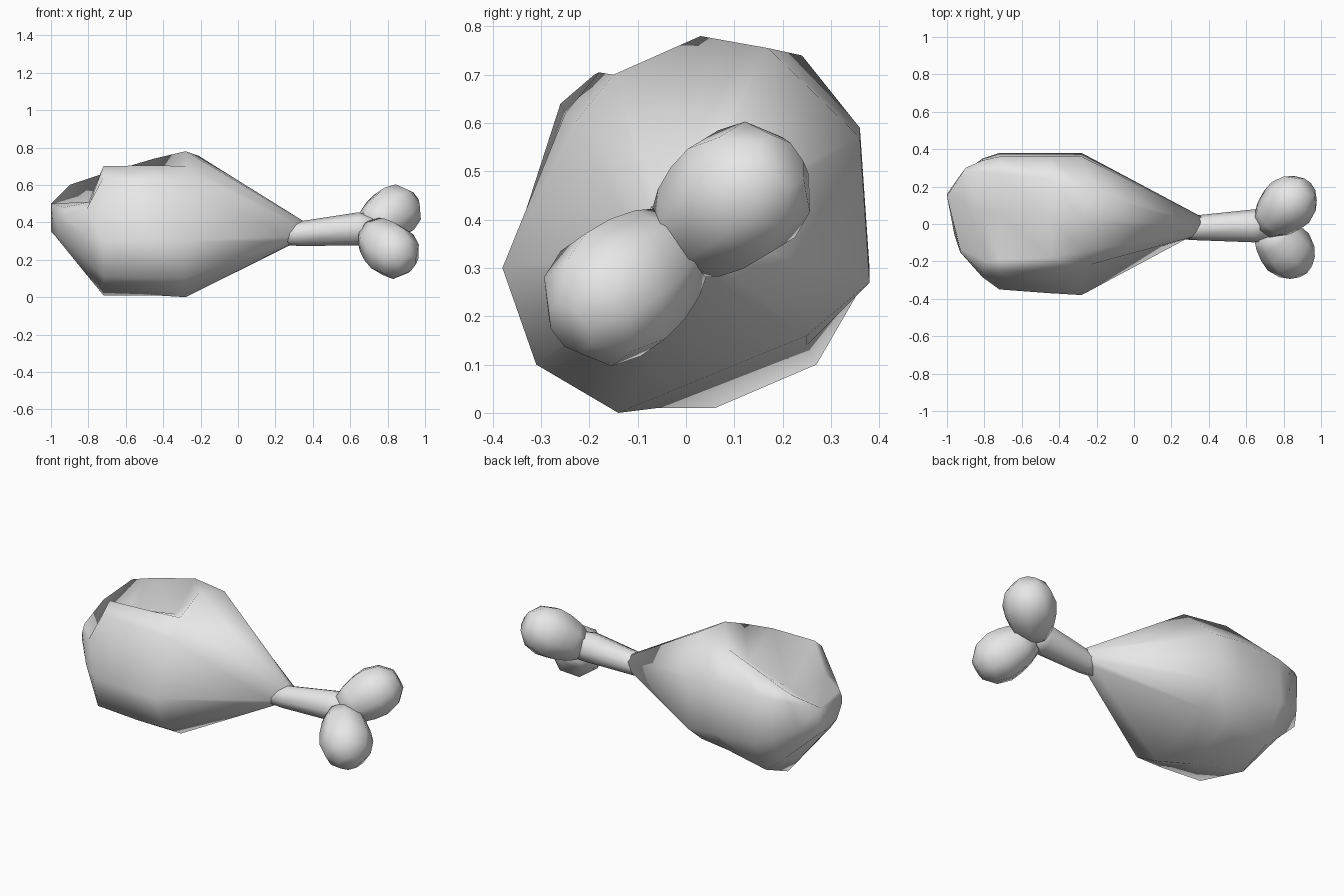
import bpy, bmesh, math
from mathutils import Vector

cube = bpy.data.objects.get("Cube")
if cube:
    bpy.data.objects.remove(cube, do_unlink=True)

# One plain grey for everything
grey = bpy.data.materials.new("plain_grey")
grey.use_nodes = True
color = (0.8, 0.8, 0.8, 1)
grey.diffuse_color = color
for node in grey.node_tree.nodes:
    if node.type == 'BSDF_PRINCIPLED':
        node.inputs["Base Color"].default_value = color


def loft(name, rings):
    """Skin a list of equally long point rings and close both ends."""
    bm = bmesh.new()
    loops = [[bm.verts.new(p) for p in ring] for ring in rings]
    count = len(loops[0])
    for near, far in zip(loops, loops[1:]):
        for i in range(count):
            j = (i + 1) % count
            bm.faces.new((near[i], near[j], far[j], far[i]))
    for loop in (loops[0], loops[-1]):
        start = count // 2
        fan = loop[start:] + loop[:start]
        for a, b in zip(fan[1:], fan[2:]):
            bm.faces.new((fan[0], a, b))
    bmesh.ops.recalc_face_normals(bm, faces=bm.faces)
    mesh = bpy.data.meshes.new(name)
    bm.to_mesh(mesh)
    bm.free()
    for polygon in mesh.polygons:
        polygon.use_smooth = True
    mesh.materials.append(grey)
    obj = bpy.data.objects.new(name, mesh)
    bpy.context.collection.objects.link(obj)


def section(x, outline):
    """Cross-section at x; an optional third value shifts a point along x."""
    return [Vector((x + (p[2] if len(p) > 2 else 0), p[0], p[1])) for p in outline]


def circle(center, axis, radius, sides=8):
    """Ring of points around an axis."""
    axis = Vector(axis).normalized()
    side = axis.cross(Vector((0, 0, 1))).normalized()
    up = side.cross(axis)
    ring = []
    for i in range(sides):
        angle = math.tau * i / sides
        ring.append(Vector(center) + radius * (side * math.cos(angle) + up * math.sin(angle)))
    return ring


# Meat: outlines run from the bottom, up the back, over the top, down the front
open_end = section(-0.93, [(.06, .33, -.05), (.16, .35, -.07), (.26, .39), (.3, .56, .03),
                           (.28, .6, .03), (.15, .5, -.07), (-.13, .48), (-.15, .44),
                           (-.15, .39), (-.06, .34, -.03)])
bite_low = section(-0.81, [(.06, .12), (.24, .17), (.35, .33), (.34, .57), (.28, .63),
                           (.06, .48), (-.2, .51, .02), (-.26, .47), (-.285, .33), (-.21, .19)])
bite_high = section(-0.72, [(.06, .01), (.27, .1), (.38, .3), (.36, .58), (.27, .66),
                            (.05, .51), (-.19, .7), (-.26, .64), (-.35, .3), (-.3, .11)])
bite_start = section(-0.45, [(-.06, .01), (.25, .14), (.38, .29), (.36, .59), (.24, .74),
                             (.05, .6), (-.18, .705), (-.25, .62), (-.37, .3), (-.31, .1)])
belly = section(-0.28, [(-.14, 0), (.25, .16), (.38, .27), (.36, .57), (.17, .755, .07),
                        (.03, .78), (-.15, .7), (-.23, .6), (-.38, .3), (-.31, .1)])

# Neck ring: the belly outline shrunk onto a small slanted circle
neck_center = Vector((0.31, -0.02, 0.34))
neck = []
for p in belly:
    direction = Vector((0, p.y, p.z - 0.39)).normalized()
    slant = 0.035 * (direction.y + direction.z)
    neck.append(neck_center + direction * 0.068 + Vector((slant, 0, 0)))
loft("meat", [open_end, bite_low, bite_high, bite_start, belly, neck])

# Bone shaft
along = (1, 0, 0)
loft("bone_shaft", [circle((0.22, -.02, .34), along, .06),
                    circle((0.34, -.02, .34), along, .067),
                    circle((0.64, -.01, .365), along, .088),
                    circle((0.74, -.01, .36), along, .08)])

# Two rounded knuckles branching from the shaft end
fork = Vector((0.7, -0.01, 0.355))
bulge = ((-.2, .09), (-.14, .12), (-.07, .14), (0, .148), (.08, .125), (.14, .06))
for name, center in (("upper_knuckle", (.835, .115, .455)),
                     ("lower_knuckle", (.825, -.15, .245))):
    center = Vector(center)
    axis = (center - fork).normalized()
    loft(name, [circle(center + axis * t, axis, r) for t, r in bulge])
